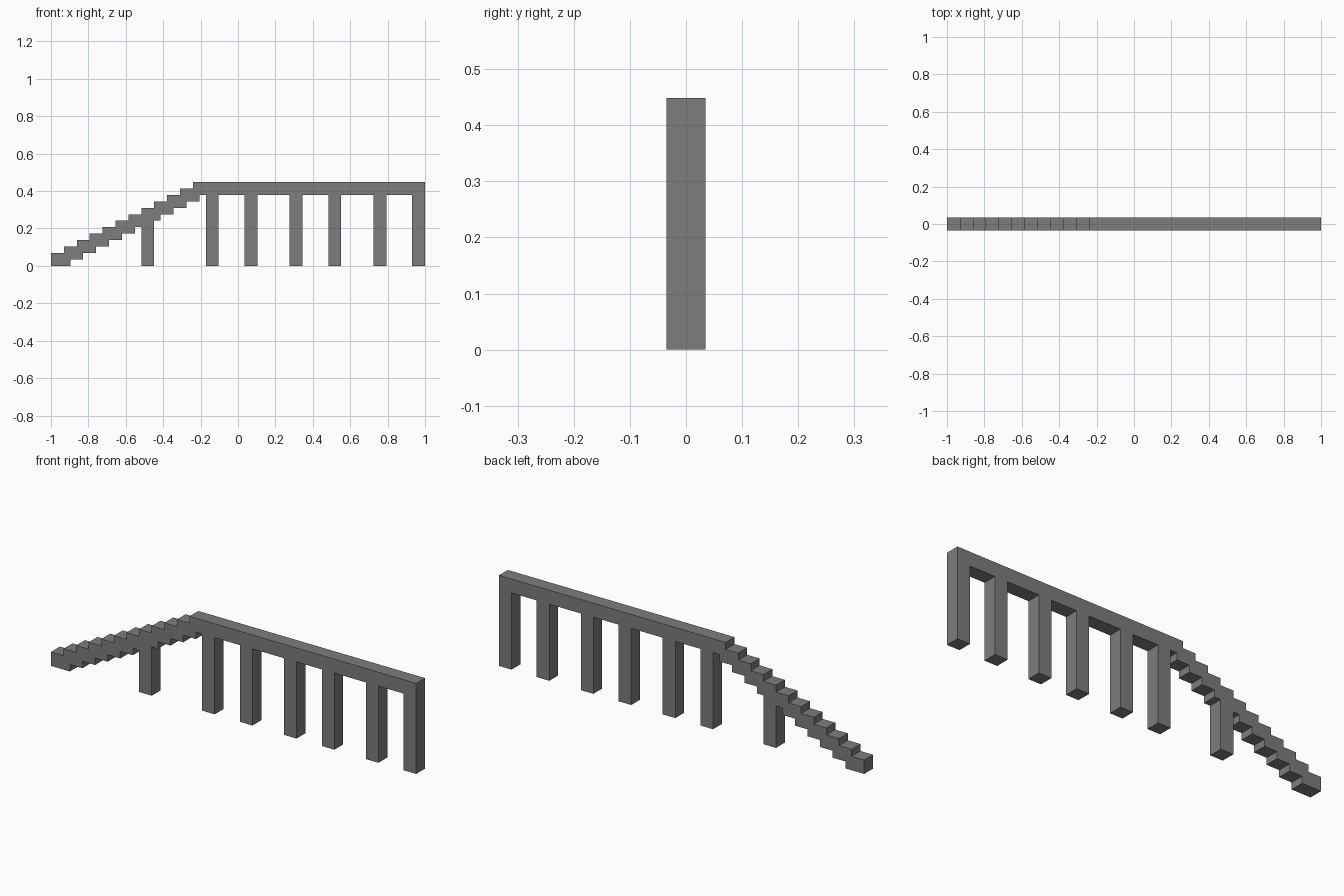
import bpy, bmesh

if "Cube" in bpy.data.objects:
    bpy.data.objects.remove(bpy.data.objects["Cube"])

U = 2 / 29        # one block: the structure is 29 blocks long
H = U / 2         # step rise: half a block
STEPS = 11

stone = bpy.data.materials.new("stone grey")
stone.diffuse_color = (0.205, 0.205, 0.205, 1)
stone.use_nodes = True
stone.node_tree.nodes["Principled BSDF"].inputs["Base Color"].default_value = stone.diffuse_color


def extrude_profile(name, points):
    """Extrude an x/z outline (in blocks, half blocks) one block deep along y."""
    bm = bmesh.new()
    face = bm.faces.new([bm.verts.new((-1 + x * U, -H, z * H)) for x, z in points])
    out = bmesh.ops.extrude_face_region(bm, geom=[face])
    verts = [v for v in out["geom"] if isinstance(v, bmesh.types.BMVert)]
    bmesh.ops.translate(bm, verts=verts, vec=(0, U, 0))
    bmesh.ops.recalc_face_normals(bm, faces=bm.faces)
    mesh = bpy.data.meshes.new(name)
    bm.to_mesh(mesh)
    bm.free()
    mesh.materials.append(stone)
    obj = bpy.data.objects.new(name, mesh)
    bpy.context.collection.objects.link(obj)
    return obj


# Stepped ramp running into the level deck, as one outline
under = [(0, 0)]
for k in range(STEPS):
    under += [(k + 1.5, k), (k + 1.5, k + 1)]
under += [(29, STEPS), (29, STEPS + 2)]
upper = []
for k in reversed(range(STEPS)):
    upper += [(k + 1, k + 3), (k + 1, k + 2)]
upper.append((0, 2))
extrude_profile("stair_and_deck", under + upper)

# Post under the stair, its top notched to meet the steps
extrude_profile("stair_post", [(7, 0), (8, 0), (8, 7), (7.5, 7), (7.5, 6), (7, 6)])

# Posts under the deck
for i, x in enumerate((12, 15, 18.5, 21.5, 25, 28), 1):
    extrude_profile(f"deck_post_{i}", [(x, 0), (x + 1, 0), (x + 1, STEPS), (x, STEPS)])
